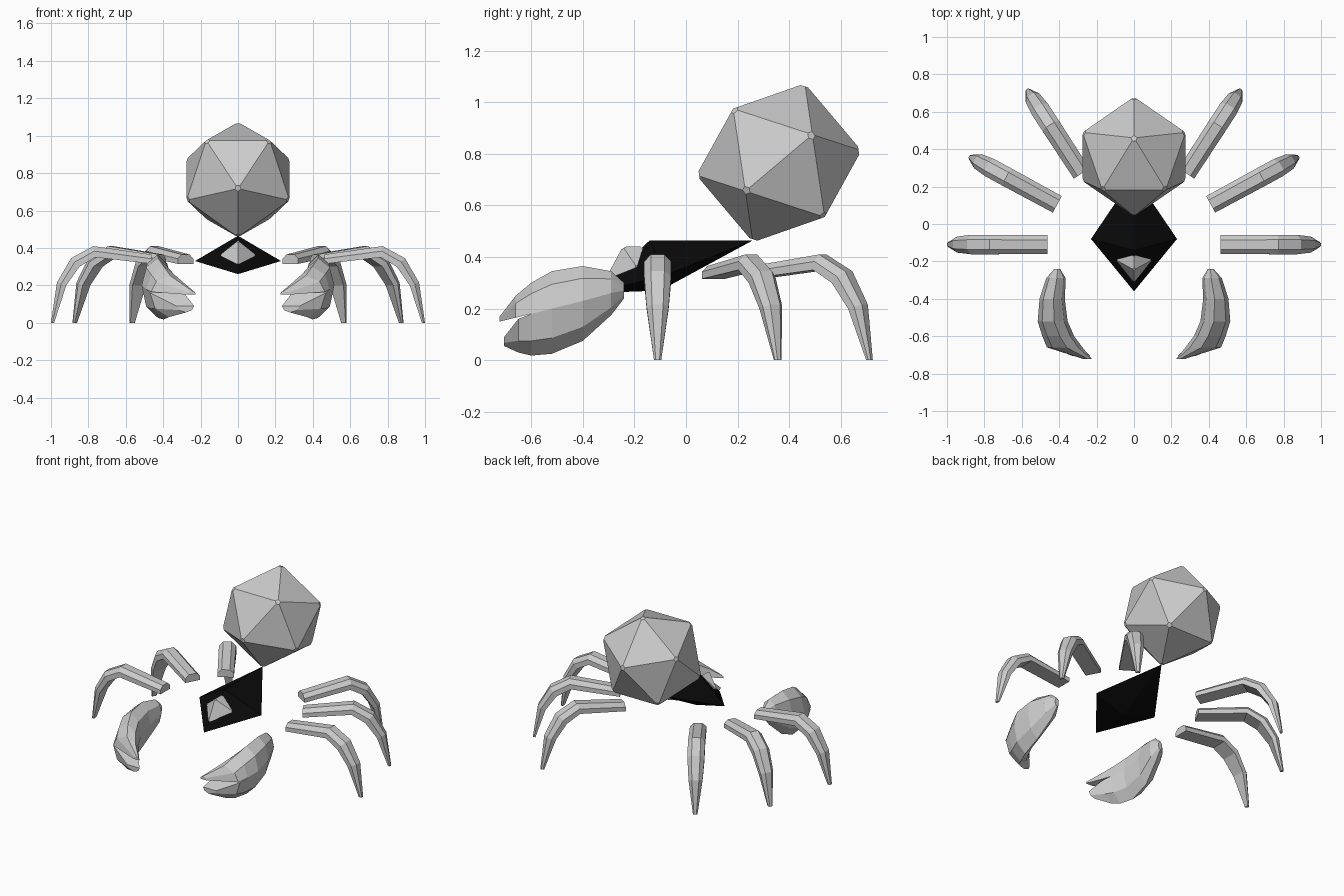
import bpy, bmesh
from math import sin, cos, radians
from mathutils import Vector

cube = bpy.data.objects.get("Cube")
if cube:
    bpy.data.objects.remove(cube)


def material(name, value):
    m = bpy.data.materials.new(name)
    m.use_nodes = True
    colour = (value, value, value, 1)
    m.diffuse_color = colour
    bsdf = m.node_tree.nodes["Principled BSDF"]
    bsdf.inputs["Base Color"].default_value = colour
    bsdf.inputs["Roughness"].default_value = 0.8
    return m


GREY = material("light grey", 0.6)
BLACK = material("black", 0.003)


def finish(name, bm, mat, mirror=False):
    bmesh.ops.recalc_face_normals(bm, faces=bm.faces)
    mesh = bpy.data.meshes.new(name)
    bm.to_mesh(mesh)
    bm.free()
    mesh.materials.append(mat)
    obj = bpy.data.objects.new(name, mesh)
    bpy.context.collection.objects.link(obj)
    if mirror:
        obj.modifiers.new("mirror", "MIRROR").use_mirror_merge = False
    return obj


def hull(name, points, mat, bevel=0):
    """Faceted solid around a few corner points, with nipped corners."""
    bm = bmesh.new()
    for p in points:
        bm.verts.new(p)
    bmesh.ops.convex_hull(bm, input=bm.verts[:])
    if bevel:
        bmesh.ops.bevel(bm, geom=bm.verts[:], offset=bevel, segments=1,
                        affect='VERTICES', profile=0.5)
    return finish(name, bm, mat)


def loft(name, sections, mat):
    """Skin equal-sized rings, cap the ends and mirror to the other side."""
    bm = bmesh.new()
    rings = [[bm.verts.new(p) for p in s] for s in sections]
    n = len(rings[0])
    for a, b in zip(rings, rings[1:]):
        for i in range(n):
            j = (i + 1) % n
            bm.faces.new((a[i], a[j], b[j], b[i]))
    bm.faces.new(rings[0])
    bm.faces.new(rings[-1])
    return finish(name, bm, mat, mirror=True)


# Large twenty-sided ball, tilted forward about the x axis
size, phi = 0.17, 1.618
centre = Vector((0, 0.36, 0.765))
up, back = Vector((0, -0.645, 0.764)), Vector((0, 0.764, 0.645))
side = Vector((1, 0, 0))
corners = []
for a in (-1, 1):
    for b in (-phi, phi):
        for p, q in ((up, back), (back, side), (side, up)):
            corners.append(centre + size * (a * p + b * q))
hull("faceted_ball", corners, GREY, 0.02)

# Black body with a small gem set on its front slope
hull("body", [(0, -0.36, 0.26), (0, -0.14, 0.465), (0, 0.26, 0.465),
              (0, -0.1, 0.27), (0.23, -0.08, 0.33), (-0.23, -0.08, 0.33)], BLACK)
hull("front_gem", [(0, -0.165, 0.44), (0, -0.315, 0.31), (0.1, -0.19, 0.36),
                   (-0.1, -0.19, 0.36), (0, -0.245, 0.44)], GREY, 0.012)

# Legs: outer and inner point (distance, height) and half width per station
LEG = [((0, 0.365), (0, 0.315), 0.05),
       ((0.31, 0.41), (0.30, 0.35), 0.052),
       ((0.43, 0.345), (0.385, 0.30), 0.052),
       ((0.505, 0.215), (0.455, 0.20), 0.043),
       ((0.537, 0), (0.52, 0), 0.014)]


def leg(name, x, y, angle):
    ca, sa = cos(radians(angle)), sin(radians(angle))
    sections = []
    for outer, inner, w in LEG:
        ring = []
        for across, k in ((-1, 0), (1, 0), (1, 0.55), (0.5, 1), (-0.5, 1), (-1, 0.55)):
            d = inner[0] + (outer[0] - inner[0]) * k
            z = inner[1] + (outer[1] - inner[1]) * k
            ring.append((x + d * ca - across * w * sa, y + d * sa + across * w * ca, z))
        sections.append(ring)
    loft(name, sections, GREY)


leg("front_legs", 0.463, -0.11, 0)
leg("middle_legs", 0.41, 0.105, 28.5)
leg("back_legs", 0.28, 0.27, 57)

# Claws: y, inner x, outer x, seam height, edge height of the jaw
PALM = [(-0.24, 0.395, 0.425, 0.27), (-0.29, 0.365, 0.47, 0.26),
        (-0.40, 0.37, 0.505, 0.23), (-0.52, 0.355, 0.515, 0.20),
        (-0.60, 0.32, 0.49, 0.18)]
UPPER_TIP = [(-0.66, 0.275, 0.465, 0.165), (-0.722, 0.225, 0.27, 0.15)]
LOWER_TIP = [(-0.65, 0.29, 0.47, 0.16), (-0.705, 0.235, 0.33, 0.09)]


def jaw(name, stations, edges):
    sections = []
    for (y, xi, xo, seam), edge in zip(stations, edges):
        w, h = xo - xi, edge - seam
        sections.append([(xi + w * a, y, seam + h * b) for a, b in
                         ((0, 0), (0.12, 0.65), (0.45, 1), (0.85, 0.65), (1, 0))])
    loft(name, sections, GREY)


jaw("upper_jaws", PALM + UPPER_TIP, (0.30, 0.345, 0.365, 0.345, 0.30, 0.25, 0.17))
jaw("lower_jaws", PALM + LOWER_TIP, (0.24, 0.175, 0.075, 0.025, 0.018, 0.03, 0.055))
